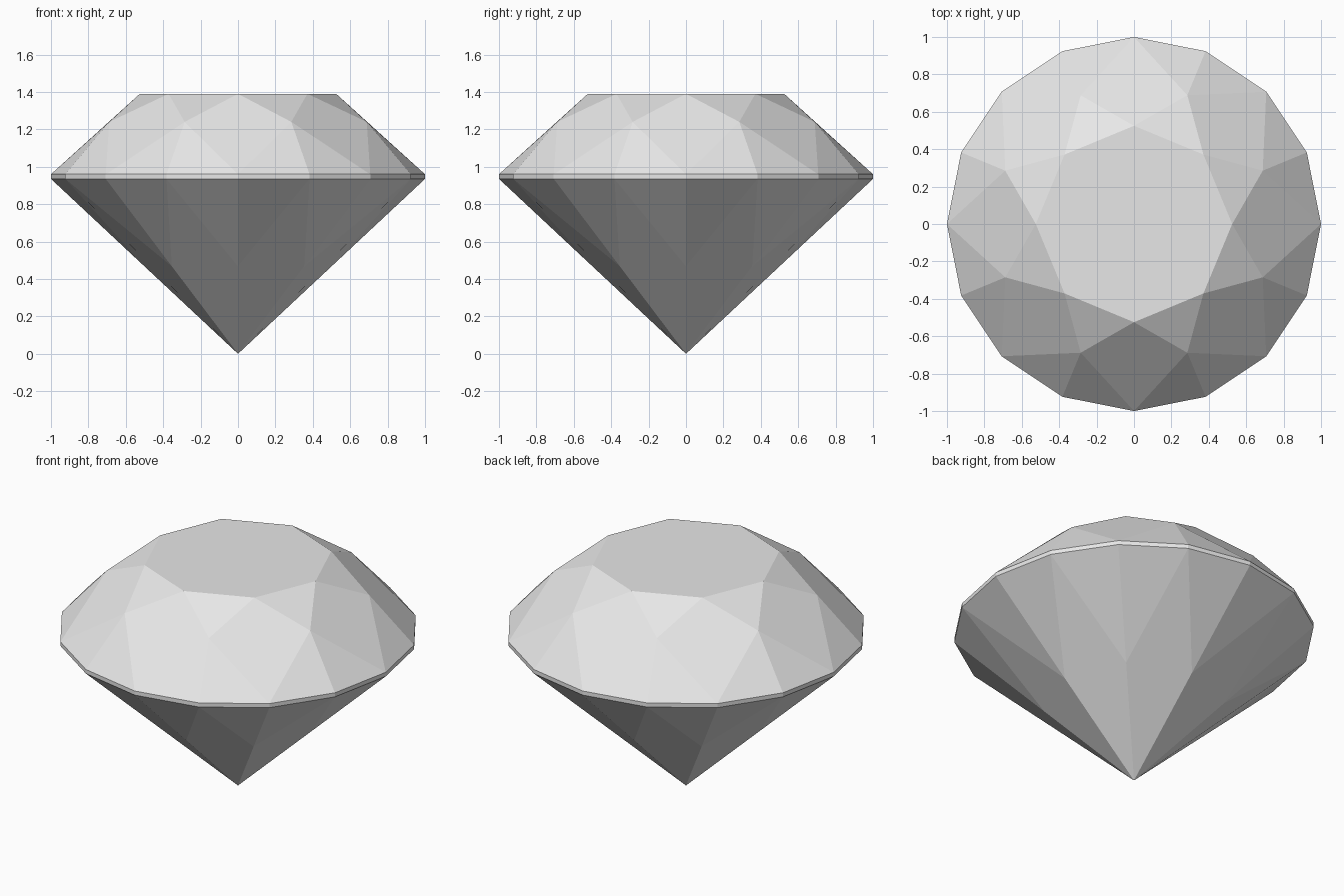
import bpy
from math import cos, sin, tau

cube = bpy.data.objects.get("Cube")
if cube:
    bpy.data.objects.remove(cube, do_unlink=True)

SIDES = 8
TABLE_R, TABLE_Z = 0.525, 1.39
BEZEL_R, BEZEL_Z = 0.745, 1.24
GIRDLE_TOP, GIRDLE_LOW = 0.96, 0.935

stone = bpy.data.materials.new("pale grey stone")
stone.use_nodes = True
stone.diffuse_color = (0.8, 0.8, 0.8, 1)
stone.node_tree.nodes["Principled BSDF"].inputs["Base Color"].default_value = stone.diffuse_color


def ring(radius, z, count, offset=0.0):
    """Evenly spaced points; offset is in steps."""
    angles = [tau * (i + offset) / count for i in range(count)]
    return [(radius * cos(a), radius * sin(a), z) for a in angles]


def make_part(name, facets):
    """Build a flat-shaded part from facets given as corner points."""
    points = list(dict.fromkeys(p for f in facets for p in f))
    index = {p: i for i, p in enumerate(points)}
    mesh = bpy.data.meshes.new(name)
    mesh.from_pydata(points, [], [[index[p] for p in f] for f in facets])
    mesh.materials.append(stone)
    obj = bpy.data.objects.new(name, mesh)
    bpy.context.collection.objects.link(obj)


table = ring(TABLE_R, TABLE_Z, SIDES)
bezel = ring(BEZEL_R, BEZEL_Z, SIDES, 0.5)
upper = ring(1, GIRDLE_TOP, 2 * SIDES)
lower = ring(1, GIRDLE_LOW, 2 * SIDES)
belly = ring(0.5, GIRDLE_LOW / 2, SIDES)
tip = (0, 0, 0)

crown, pavilion = [table], []
for k in range(SIDES):
    n = (k + 1) % SIDES
    a, b, c = 2 * k, 2 * k + 1, 2 * n
    # Crown: star, kite and two upper girdle facets
    crown += [(table[k], bezel[k], table[n]),
              (table[k], bezel[k - 1], upper[a], bezel[k]),
              (bezel[k], upper[a], upper[b]),
              (bezel[k], upper[b], upper[c])]
    # Pavilion: long kite and two lower girdle facets
    pavilion += [(tip, belly[n], lower[b], belly[k]),
                 (belly[k], lower[b], lower[a]),
                 (belly[n], lower[c], lower[b])]

# Girdle: thin band between crown and pavilion
girdle = [(lower[i - 1], lower[i], upper[i], upper[i - 1])
          for i in range(2 * SIDES)]

make_part("crown", crown)
make_part("girdle", girdle)
make_part("pavilion", pavilion)
